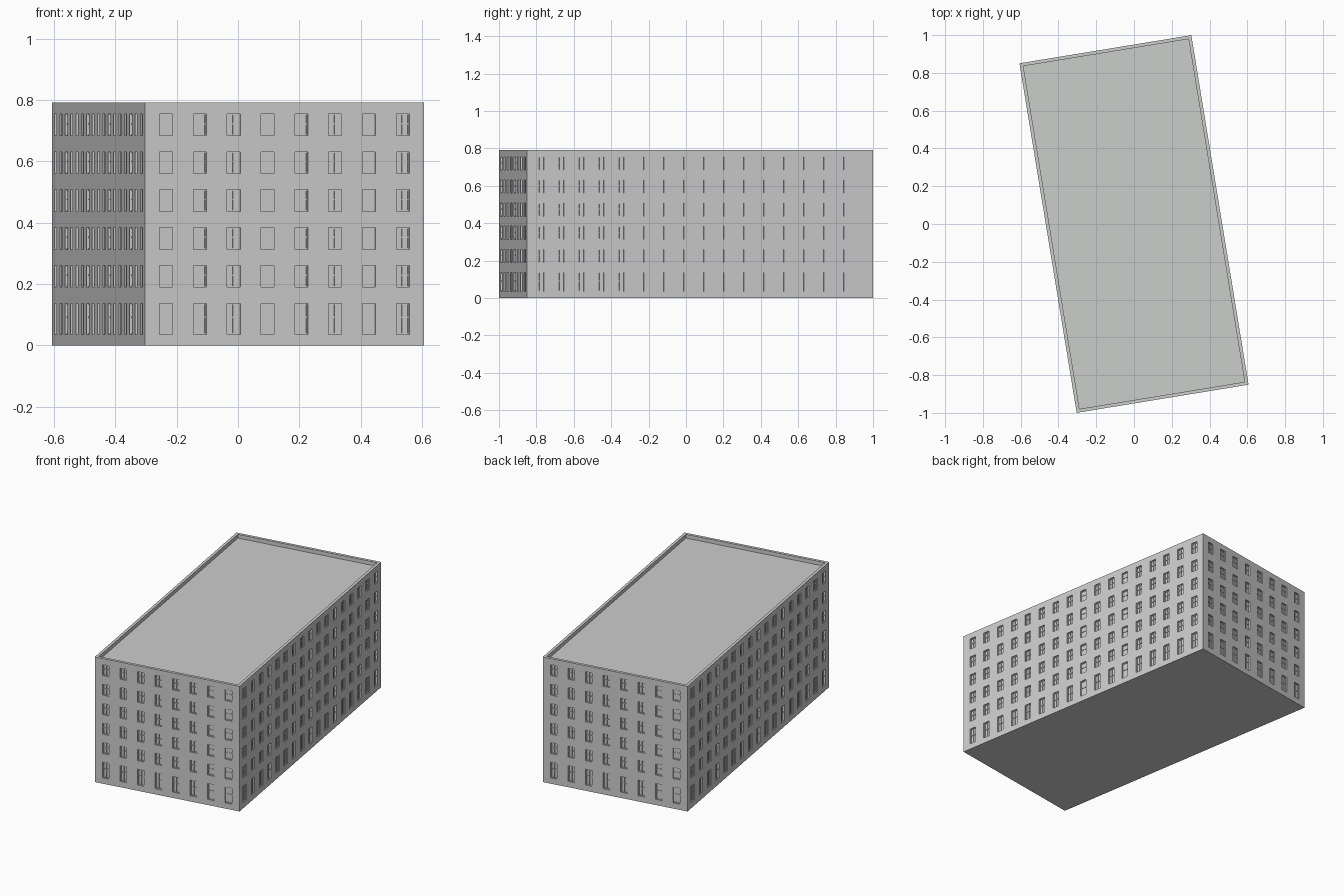
import bpy, bmesh, math
from mathutils import Matrix, Vector

if "Cube" in bpy.data.objects:
    bpy.data.objects.remove(bpy.data.objects["Cube"])

W, L, H = 0.922, 1.875, 0.792        # plan width, plan length, height
RIM, ROOF_Z = 0.018, 0.768           # parapet thickness, roof level
WIN_W, DEPTH = 0.043, 0.010          # window width, recess depth
ROWS = [(0.036, 0.137)] + [(0.190 + 0.1235 * i, 0.261 + 0.1235 * i) for i in range(5)]
TURN = Matrix.Rotation(math.radians(9.3), 4, 'Z')

grey = bpy.data.materials.new("light grey")
grey.diffuse_color = (0.60, 0.61, 0.60, 1)
grey.use_nodes = True
grey.node_tree.nodes["Principled BSDF"].inputs["Base Color"].default_value = grey.diffuse_color


def quad(bm, m, pts):
    bm.faces.new([bm.verts.new(m @ Vector(p)) for p in pts])


def box(bm, m, x0, x1, y0, y1, z0, z1):
    r = bmesh.ops.create_cube(bm, size=1)
    t = Matrix.Translation(((x0 + x1) / 2, (y0 + y1) / 2, (z0 + z1) / 2))
    s = Matrix.Diagonal((x1 - x0, y1 - y0, z1 - z0, 1))
    bmesh.ops.transform(bm, matrix=m @ t @ s, verts=r['verts'])


def finish(bm, name):
    bmesh.ops.remove_doubles(bm, verts=bm.verts, dist=1e-5)
    me = bpy.data.meshes.new(name)
    bm.to_mesh(me)
    bm.free()
    me.materials.append(grey)
    ob = bpy.data.objects.new(name, me)
    bpy.context.collection.objects.link(ob)


def recess(bm, m, x0, x1, z0, z1):
    """Reveals and glass of one window opening."""
    d = DEPTH
    quad(bm, m, [(x0, d, z0), (x1, d, z0), (x1, d, z1), (x0, d, z1)])
    quad(bm, m, [(x0, 0, z0), (x0, d, z0), (x0, d, z1), (x0, 0, z1)])
    quad(bm, m, [(x1, d, z0), (x1, 0, z0), (x1, 0, z1), (x1, d, z1)])
    quad(bm, m, [(x0, 0, z0), (x1, 0, z0), (x1, d, z0), (x0, d, z0)])
    quad(bm, m, [(x0, d, z1), (x1, d, z1), (x1, 0, z1), (x0, 0, z1)])


def frame(bm, m, x0, x1, z0, z1):
    """Frame with a central mullion and a transom."""
    b, y0, y1 = 0.004, DEPTH * 0.6, DEPTH
    c, t = (x0 + x1) / 2, z0 + (z1 - z0) * 0.55
    for a in (x0, c - b / 2, x1 - b):
        box(bm, m, a, a + b, y0, y1, z0, z1)
    for a in (z0, t - b / 2, z1 - b):
        box(bm, m, x0, x1, y0, y1, a, a + b)


# Four walls with rows of recessed windows
walls, frames = bmesh.new(), bmesh.new()
for side in range(4):
    width, dist = (W, L) if side % 2 == 0 else (L, W)
    count, reach = (8, 0.391) if side % 2 == 0 else (17, 0.867)
    m = TURN @ Matrix.Rotation(side * math.pi / 2, 4, 'Z') @ Matrix.Translation((0, -dist / 2, 0))
    xs, zs = [-width / 2], [0]
    for i in range(count):
        c = -reach + 2 * reach * i / (count - 1)
        xs += [c - WIN_W / 2, c + WIN_W / 2]
    for r in ROWS:
        zs += r
    xs.append(width / 2)
    zs.append(H)
    for i in range(len(xs) - 1):
        for j in range(len(zs) - 1):
            x0, x1, z0, z1 = xs[i], xs[i + 1], zs[j], zs[j + 1]
            if i % 2 and j % 2:
                recess(walls, m, x0, x1, z0, z1)
                frame(frames, m, x0, x1, z0, z1)
            else:
                quad(walls, m, [(x0, 0, z0), (x1, 0, z0), (x1, 0, z1), (x0, 0, z1)])
    # Parapet top and inner face
    a, b = width / 2, width / 2 - RIM
    quad(walls, m, [(-a, 0, H), (a, 0, H), (b, RIM, H), (-b, RIM, H)])
    quad(walls, m, [(-b, RIM, H), (b, RIM, H), (b, RIM, ROOF_Z), (-b, RIM, ROOF_Z)])
finish(walls, "walls")
finish(frames, "window_frames")

# Flat roof and underside
for name, x, y, z in (("roof", W / 2 - RIM, L / 2 - RIM, ROOF_Z), ("base", W / 2, -L / 2, 0)):
    bm = bmesh.new()
    quad(bm, TURN, [(-x, -y, z), (x, -y, z), (x, y, z), (-x, y, z)])
    finish(bm, name)
